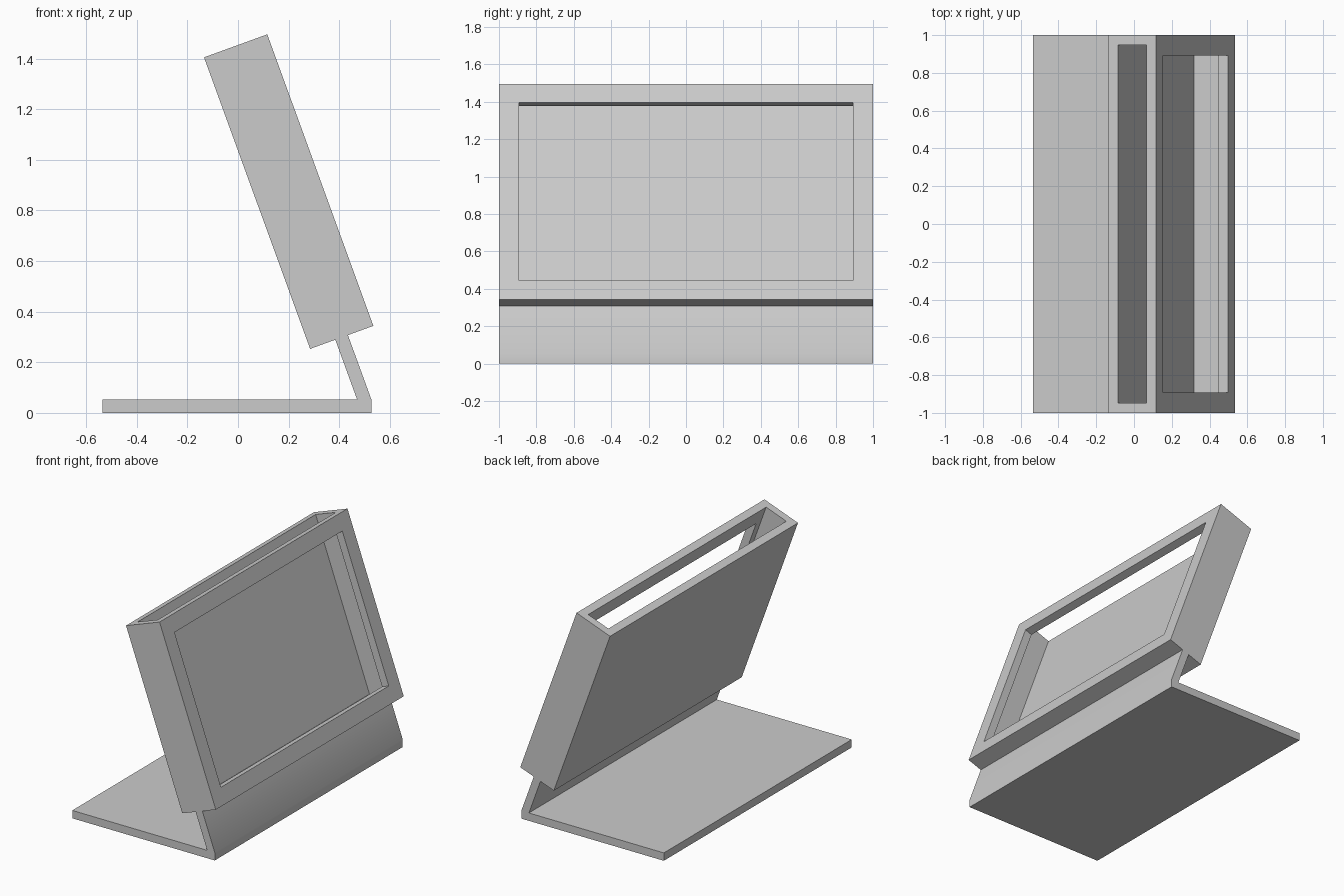
import bpy
import bmesh
from math import radians, sin, cos
from mathutils import Matrix, Vector

cube = bpy.data.objects.get("Cube")
if cube:
    bpy.data.objects.remove(cube, do_unlink=True)

WALL = 0.053      # thickness of every wall and of the stand
DEPTH = 0.266     # case, back to front
HEIGHT = 1.226    # case, along its slope
MARGIN = 0.107    # frame around the window
TILT = radians(20)
HALF = 1.0        # half width of the whole model
PIVOT = Vector((0.285, 0, 0.253))   # lower back edge of the case

grey = bpy.data.materials.new("light_grey")
grey.use_nodes = True
colour = (0.6, 0.6, 0.6, 1)
grey.diffuse_color = colour
grey.node_tree.nodes["Principled BSDF"].inputs["Base Color"].default_value = colour


def add_object(name, bm):
    bmesh.ops.recalc_face_normals(bm, faces=bm.faces)
    mesh = bpy.data.meshes.new(name)
    bm.to_mesh(mesh)
    bm.free()
    mesh.materials.append(grey)
    obj = bpy.data.objects.new(name, mesh)
    bpy.context.collection.objects.link(obj)
    return obj


def box(name, x, y_half, z):
    """Box from x and z ranges, symmetric in y."""
    bm = bmesh.new()
    size = (x[1] - x[0], 2 * y_half, z[1] - z[0])
    centre = (sum(x) / 2, 0, sum(z) / 2)
    bmesh.ops.create_cube(bm, size=1, matrix=Matrix.Translation(centre) @ Matrix.Diagonal((*size, 1)))
    return add_object(name, bm)


def activate(obj):
    bpy.ops.object.select_all(action='DESELECT')
    obj.select_set(True)
    bpy.context.view_layer.objects.active = obj


def cut(obj, cutter):
    mod = obj.modifiers.new("cut", 'BOOLEAN')
    mod.operation = 'DIFFERENCE'
    mod.solver = 'EXACT'
    mod.object = cutter
    activate(obj)
    bpy.ops.object.modifier_apply(modifier=mod.name)
    bpy.data.objects.remove(cutter, do_unlink=True)


# Case: hollow box open at the top, with a window in the front wall
case = box("case", (0, DEPTH), HALF, (0, HEIGHT))
cut(case, box("slot_cutter", (WALL, DEPTH - WALL), HALF - WALL, (WALL, HEIGHT + 0.1)))
cut(case, box("window_cutter", (DEPTH / 2, DEPTH + 0.1), HALF - MARGIN, (MARGIN, HEIGHT - MARGIN)))
case.location = PIVOT
case.rotation_euler.y = -TILT

# Stand: foot plate and sloping neck as one bent profile
across = Vector((cos(TILT), 0, sin(TILT)))
down = Vector((sin(TILT), 0, -cos(TILT)))
neck_back = PIVOT + across * 0.106
neck_front = neck_back + across * WALL


def drop(point):
    """Follow the slope down to the top of the foot plate."""
    return point + down * ((point.z - WALL) / cos(TILT))


heel = drop(neck_front)
toe = -0.535
profile = [Vector((toe, 0, 0)), Vector((heel.x, 0, 0)), heel, neck_front,
           neck_back, drop(neck_back), Vector((toe, 0, WALL))]
bm = bmesh.new()
face = bm.faces.new([bm.verts.new(p - Vector((0, HALF, 0))) for p in profile])
side = bmesh.ops.extrude_face_region(bm, geom=[face])["geom"]
bmesh.ops.translate(bm, vec=(0, 2 * HALF, 0),
                    verts=[v for v in side if isinstance(v, bmesh.types.BMVert)])
stand = add_object("stand", bm)
activate(stand)
bpy.ops.object.shade_smooth_by_angle(angle=radians(30))
